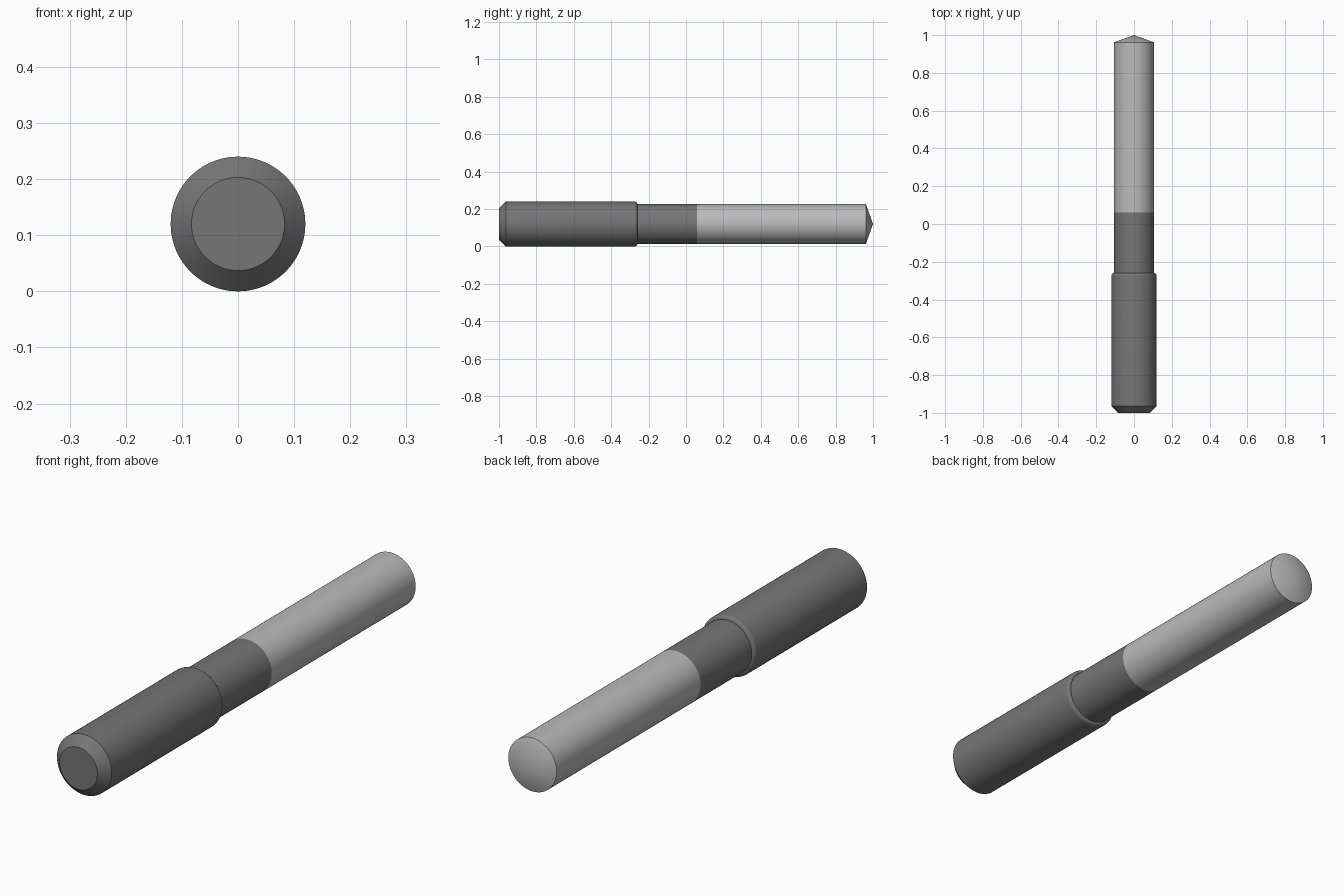
import bpy, bmesh, math

if "Cube" in bpy.data.objects:
    bpy.data.objects.remove(bpy.data.objects["Cube"])

AXIS_Z = 0.12
SIDES = 96


def material(name, v):
    m = bpy.data.materials.new(name)
    m.diffuse_color = (v, v, v, 1)
    m.use_nodes = True
    m.node_tree.nodes["Principled BSDF"].inputs["Base Color"].default_value = m.diffuse_color
    return m


def lathe(name, profile, mat):
    """Revolve (y, radius) points about the long axis; zero radius is a pole."""
    bm = bmesh.new()
    rings = []
    for y, r in profile:
        n = SIDES if r > 0 else 1
        rings.append([bm.verts.new((r * math.cos(2 * math.pi * i / SIDES), y,
                                    r * math.sin(2 * math.pi * i / SIDES)))
                      for i in range(n)])
    for a, b in zip(rings, rings[1:]):
        for i in range(SIDES):
            j = (i + 1) % SIDES
            if len(b) == 1:
                bm.faces.new((a[i], a[j], b[0]))
            else:
                bm.faces.new((a[i], a[j], b[j], b[i]))
    # Flat end caps
    for ring in (rings[0], rings[-1]):
        if len(ring) > 1:
            bm.faces.new(ring)
    bmesh.ops.recalc_face_normals(bm, faces=bm.faces[:])
    mesh = bpy.data.meshes.new(name)
    bm.to_mesh(mesh)
    bm.free()
    mesh.materials.append(mat)
    ob = bpy.data.objects.new(name, mesh)
    ob.location.z = AXIS_Z
    bpy.context.collection.objects.link(ob)
    bpy.ops.object.select_all(action='DESELECT')
    ob.select_set(True)
    bpy.context.view_layer.objects.active = ob
    bpy.ops.object.shade_smooth_by_angle(angle=math.radians(30))
    return ob


dark = material("dark_steel", 0.18)
light = material("bright_steel", 0.5)

# Chamfered shank with a rounded shoulder down to the neck
R, N = 0.12, 0.106
shoulder = [(-0.274 + 0.014 * math.sin(t * math.pi / 12),
             N + (R - N) * math.cos(t * math.pi / 12)) for t in range(7)]
lathe("shank_and_neck",
      [(-1.0, 0.083), (-0.963, R)] + shoulder + [(0.06, N)], dark)

# Bright working end with a shallow conical point
lathe("working_end", [(0.06, N), (0.962, N), (1.0, 0)], light)
